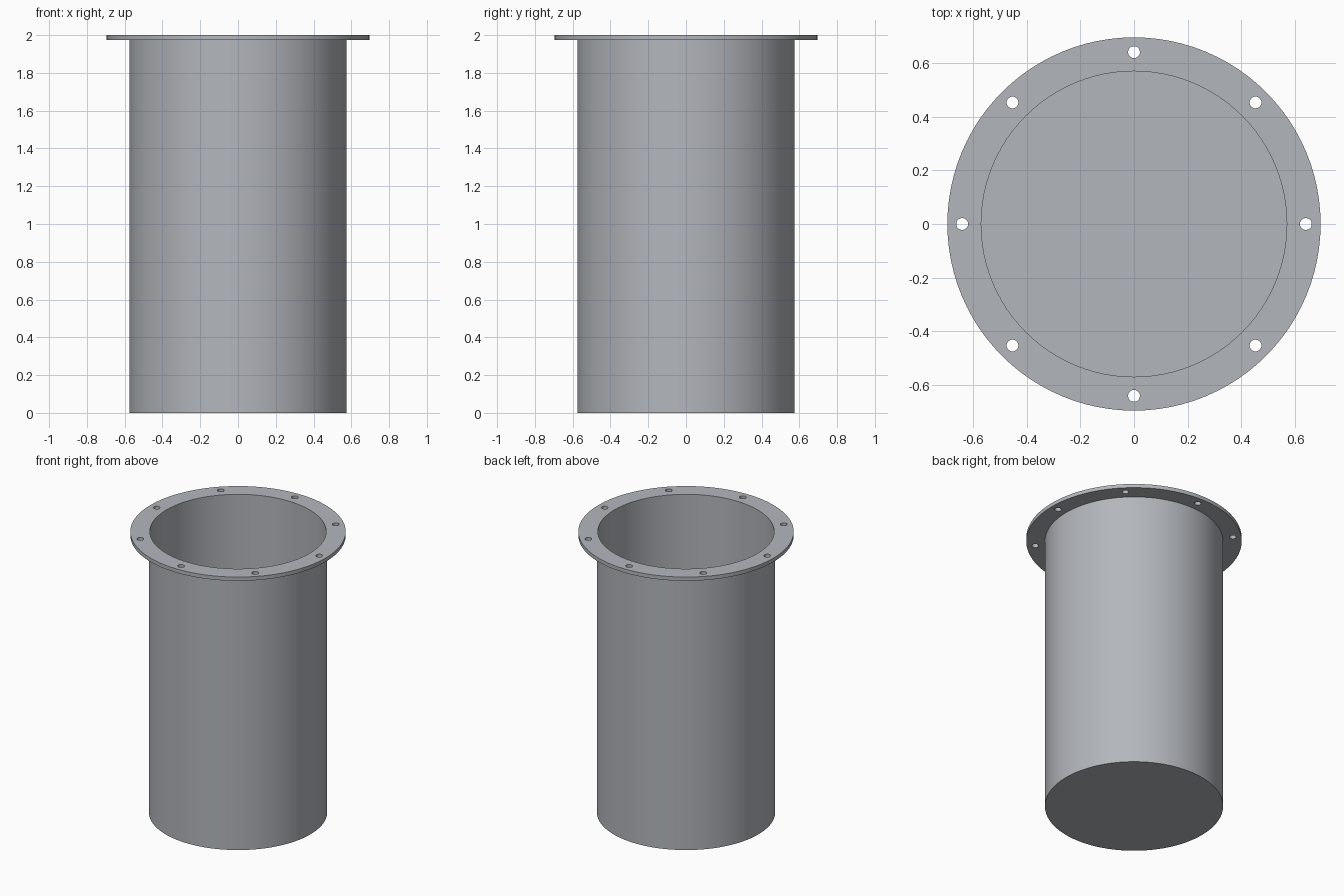
import bpy, bmesh, math

if "Cube" in bpy.data.objects:
    bpy.data.objects.remove(bpy.data.objects["Cube"])

SEG = 96
R_OUT, R_IN, R_FLANGE = 0.575, 0.569, 0.695
R_BOLT, R_HOLE = 0.64, 0.022
HEIGHT, T_FLANGE, T_FLOOR = 2.0, 0.027, 0.006

steel = bpy.data.materials.new("grey_steel")
steel.diffuse_color = (0.45, 0.47, 0.50, 1)
steel.use_nodes = True
steel.node_tree.nodes["Principled BSDF"].inputs["Base Color"].default_value = steel.diffuse_color


def finish(obj):
    obj.data.materials.clear()
    obj.data.materials.append(steel)
    bpy.ops.object.select_all(action='DESELECT')
    obj.select_set(True)
    bpy.context.view_layer.objects.active = obj
    bpy.ops.object.shade_smooth_by_angle(angle=math.radians(30))


def ring(r, n, cx=0.0, cy=0.0):
    return [(cx + r * math.cos(2 * math.pi * i / n),
             cy + r * math.sin(2 * math.pi * i / n)) for i in range(n)]


# Thin-walled can with closed bottom, open under the flange
bm = bmesh.new()
profile = [(R_OUT, 0), (R_OUT, HEIGHT - T_FLANGE),
           (R_IN, HEIGHT - T_FLANGE), (R_IN, T_FLOOR)]
loops = [[bm.verts.new((x, y, z)) for x, y in ring(r, SEG)] for r, z in profile]
for a, b in zip(loops, loops[1:]):
    for i in range(SEG):
        j = (i + 1) % SEG
        bm.faces.new((a[i], a[j], b[j], b[i]))
bm.faces.new(loops[0][::-1])
bm.faces.new(loops[-1])
bmesh.ops.recalc_face_normals(bm, faces=bm.faces)
mesh = bpy.data.meshes.new("can_body")
bm.to_mesh(mesh)
bm.free()
body = bpy.data.objects.new("can_body", mesh)
bpy.context.collection.objects.link(body)
finish(body)

# Flange ring with eight bolt holes, as a filled and extruded outline
curve = bpy.data.curves.new("bolt_flange", 'CURVE')
curve.dimensions = '2D'
curve.fill_mode = 'BOTH'
curve.extrude = T_FLANGE / 2
outlines = [ring(R_FLANGE, SEG), ring(R_IN, SEG)]
for k in range(8):
    a = k * math.pi / 4
    outlines.append(ring(R_HOLE, 24, R_BOLT * math.cos(a), R_BOLT * math.sin(a)))
for pts in outlines:
    s = curve.splines.new('POLY')
    s.points.add(len(pts) - 1)
    for p, (x, y) in zip(s.points, pts):
        p.co = (x, y, 0, 1)
    s.use_cyclic_u = True
flange = bpy.data.objects.new("bolt_flange", curve)
flange.location.z = HEIGHT - T_FLANGE / 2
bpy.context.collection.objects.link(flange)
bpy.ops.object.select_all(action='DESELECT')
flange.select_set(True)
bpy.context.view_layer.objects.active = flange
bpy.ops.object.convert(target='MESH')
flange = bpy.context.view_layer.objects.active

# Weld caps to rims and make normals consistent
bm = bmesh.new()
bm.from_mesh(flange.data)
bmesh.ops.remove_doubles(bm, verts=bm.verts, dist=1e-5)
bmesh.ops.recalc_face_normals(bm, faces=bm.faces)
bm.to_mesh(flange.data)
bm.free()
finish(flange)
